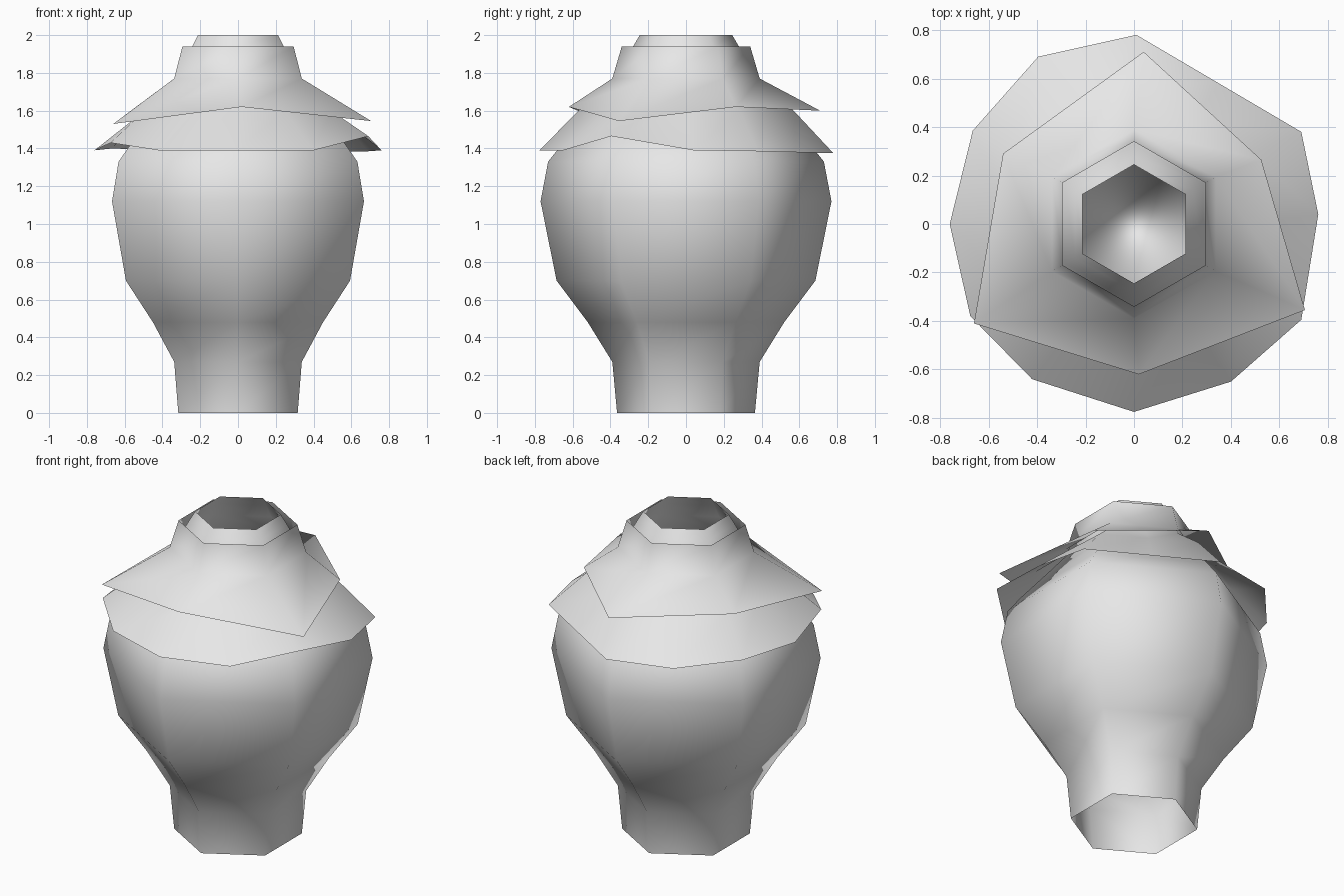
import bpy
import math

cube = bpy.data.objects.get("Cube")
if cube:
    bpy.data.objects.remove(cube)

grey = bpy.data.materials.new("plain_grey")
grey.use_nodes = True
grey.diffuse_color = (0.8, 0.8, 0.8, 1)
grey.node_tree.nodes["Principled BSDF"].inputs["Base Color"].default_value = (0.8, 0.8, 0.8, 1)


def hex_ring(radius, z, per_side=1):
    """Hexagon with corners on the y axis, counter-clockwise from the front corner."""
    corners = [(radius * math.sin(k * math.pi / 3), -radius * math.cos(k * math.pi / 3))
               for k in range(7)]
    ring = []
    for a, b in zip(corners, corners[1:]):
        for j in range(per_side):
            t = j / per_side
            ring.append((a[0] + (b[0] - a[0]) * t, a[1] + (b[1] - a[1]) * t, z))
    return ring


def loft(name, rings, capped=False):
    """Skin a stack of equal rings, lowest first, as an open shell."""
    n = len(rings[0])
    verts = [v for ring in rings for v in ring]
    faces = [(r * n + i, r * n + (i + 1) % n, (r + 1) * n + (i + 1) % n, (r + 1) * n + i)
             for r in range(len(rings) - 1) for i in range(n)]
    if capped:
        faces.append(tuple(range(n)))
    mesh = bpy.data.meshes.new(name)
    mesh.from_pydata(verts, [], faces)
    mesh.materials.append(grey)
    mesh.shade_smooth()
    obj = bpy.data.objects.new(name, mesh)
    bpy.context.collection.objects.link(obj)
    return obj


# Six-sided bulb body, open at the foot and the neck
profile = [(0.365, 0), (0.39, 0.27), (0.52, 0.48), (0.685, 0.70), (0.77, 1.12),
           (0.73, 1.33), (0.65, 1.43), (0.5, 1.6), (0.37, 1.75), (0.33, 1.85),
           (0.28, 1.94), (0.245, 2.0)]
loft("bulb_body", [hex_ring(r, z) for r, z in profile])

# Floor closing the inside above the foot
loft("inner_floor", [hex_ring(0.44, 0.44), hex_ring(0.46, 0.46)], capped=True)

# Lower flared skin with an uneven twelve-point hem
lower_hem = [(0, -0.775, 1.39), (0.4, -0.65, 1.39), (0.69, -0.395, 1.465),
             (0.76, 0.04, 1.39), (0.69, 0.38, 1.385), (0.35, 0.58, 1.38),
             (0.01, 0.78, 1.375), (-0.395, 0.69, 1.39), (-0.665, 0.385, 1.4),
             (-0.76, 0, 1.39), (-0.675, -0.38, 1.43), (-0.42, -0.64, 1.39)]
loft("lower_skin", [lower_hem] + [hex_ring(r, z, 2) for r, z in
                                  [(0.57, 1.6), (0.39, 1.74), (0.345, 1.85)]])

# Upper flared skin with an uneven six-point hem and a collar
upper_hem = [(0.02, -0.62, 1.62), (0.705, -0.355, 1.545), (0.525, 0.265, 1.62),
             (0.04, 0.71, 1.6), (-0.54, 0.29, 1.62), (-0.66, -0.41, 1.53)]
loft("upper_skin", [upper_hem, hex_ring(0.39, 1.77), hex_ring(0.34, 1.94)])
